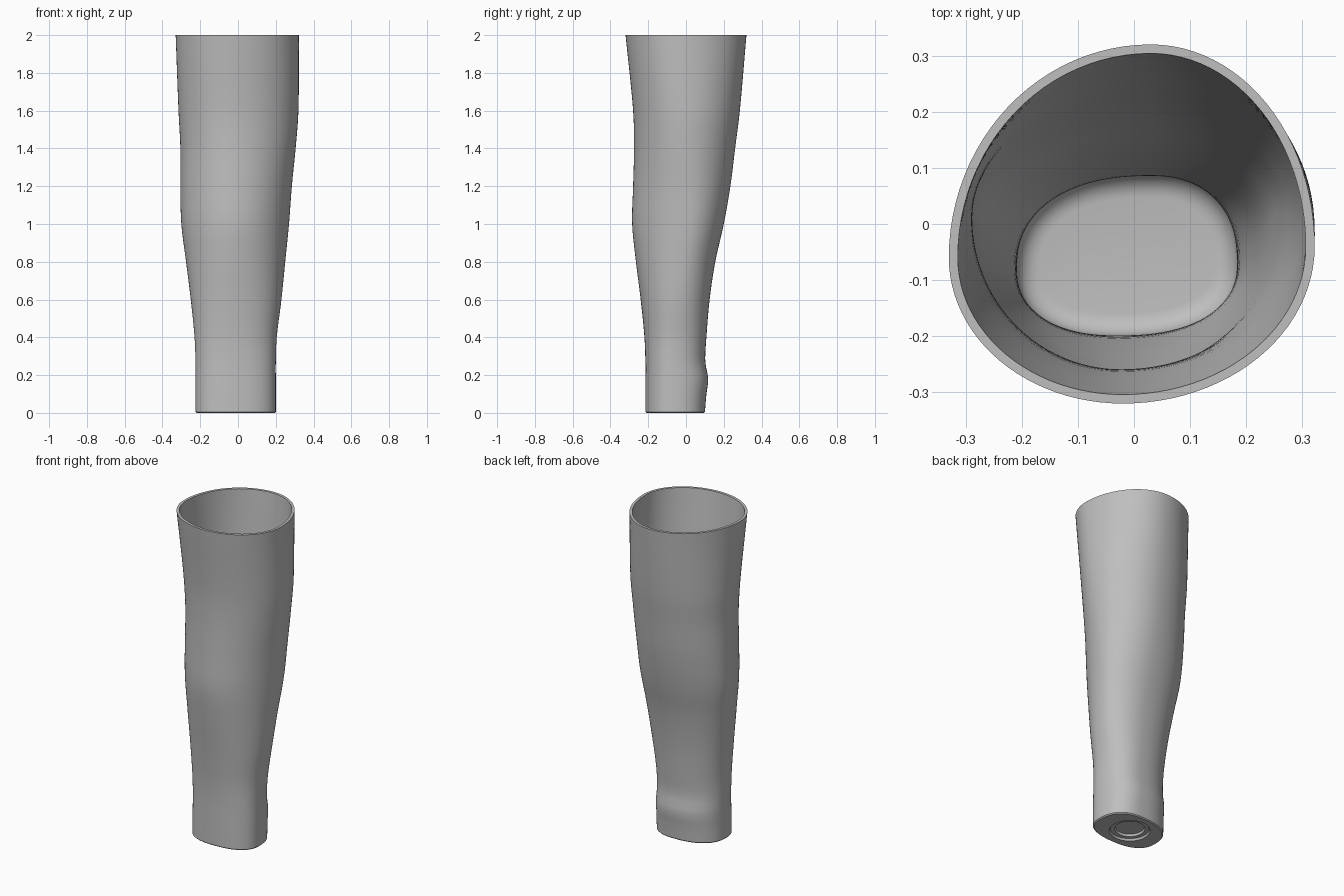
import bpy, bmesh, math

cube = bpy.data.objects.get("Cube")
if cube:
    bpy.data.objects.remove(cube, do_unlink=True)

SEGMENTS = 96
STEPS = 50
WALL = 0.016
FLOOR = 0.05
FILLET = 0.04
HEIGHT = 2.0

# Sleeve sections: height, left, right, front, back, depth of left and right extremes
SECTIONS = [
    (0, -.225, .2, -.215, .1, -.08, -.07),
    (.1, -.225, .2, -.215, .108, -.08, -.07),
    (.18, -.225, .2, -.215, .118, -.08, -.07),
    (.27, -.225, .2, -.215, .102, -.08, -.07),
    (.4, -.23, .205, -.22, .108, -.08, -.06),
    (.6, -.25, .23, -.24, .125, -.06, -.04),
    (.8, -.275, .25, -.265, .155, -.03, -.01),
    (1, -.3, .27, -.285, .2, 0, .02),
    (1.2, -.305, .285, -.28, .235, .01, .02),
    (1.4, -.305, .305, -.275, .26, .01, .01),
    (1.6, -.315, .32, -.28, .285, 0, 0),
    (2, -.33, .322, -.32, .32, -.06, -.04),
]


def slope(i, k):
    a, b = max(i - 1, 0), min(i + 1, len(SECTIONS) - 1)
    return (SECTIONS[b][k] - SECTIONS[a][k]) / (SECTIONS[b][0] - SECTIONS[a][0])


def section(z):
    """Smoothly interpolated section values at a height."""
    i = 0
    while i < len(SECTIONS) - 2 and z > SECTIONS[i + 1][0]:
        i += 1
    low, high = SECTIONS[i], SECTIONS[i + 1]
    span = high[0] - low[0]
    t = (z - low[0]) / span
    ease = t * t * (3 - 2 * t)
    return [low[k] * (1 - ease) + high[k] * ease
            + span * (t * (1 - t) ** 2 * slope(i, k) - t * t * (1 - t) * slope(i + 1, k))
            for k in range(1, len(low))]


def angles():
    return [math.tau * i / SEGMENTS for i in range(SEGMENTS)]


def body_ring(z, inset=0.0):
    """Four rounded quarters that meet at the extremes of the section."""
    left, right, front, back, y_left, y_right = section(z)
    x_back = .03
    x_front = -.03 + .01 * z / HEIGHT
    power = 2 / (2 + .4 * max(0, 1 - z))
    points = []
    for a in angles():
        c, s = math.cos(a), math.sin(a)
        cx = x_back if s >= 0 else x_front
        cy = y_right if c >= 0 else y_left
        rx = (right - cx if c >= 0 else cx - left) - inset
        ry = (back - cy if s >= 0 else cy - front) - inset
        points.append((cx + math.copysign(rx * abs(c) ** power, c),
                       cy + math.copysign(ry * abs(s) ** power, s), z))
    return points


def round_ring(radius, z):
    return [(-.015 + radius * math.cos(a), -.055 + radius * math.sin(a), z)
            for a in angles()]


# Stepped round recess under the base
rings = [round_ring(.08, .025), round_ring(.085, .012),
         round_ring(.108, .012), round_ring(.115, 0)]

# Chamfered foot and outer wall
foot = body_ring(.006, .006)
rings.append([(x, y, 0) for x, y, z in foot])
rings += [body_ring(.006 + (HEIGHT - .006) * i / STEPS) for i in range(STEPS + 1)]

# Inner wall from the rim down to the fillet
bottom = FLOOR + FILLET
rings += [body_ring(HEIGHT - (HEIGHT - bottom) * i / STEPS, WALL)
          for i in range(STEPS + 1)]

# Rounded corner of the inner floor
for i in range(1, 7):
    a = math.pi / 2 * i / 6
    rings.append(body_ring(bottom - FILLET * math.sin(a),
                           WALL + FILLET * (1 - math.cos(a))))

bm = bmesh.new()
loops = [[bm.verts.new(p) for p in ring] for ring in rings]
for lower, upper in zip(loops, loops[1:]):
    for i in range(SEGMENTS):
        j = (i + 1) % SEGMENTS
        bm.faces.new((lower[i], lower[j], upper[j], upper[i]))
bm.faces.new(loops[0][::-1])
bm.faces.new(loops[-1])
bmesh.ops.recalc_face_normals(bm, faces=bm.faces)

mesh = bpy.data.meshes.new("hollow_sleeve")
bm.to_mesh(mesh)
bm.free()
sleeve = bpy.data.objects.new("hollow_sleeve", mesh)
bpy.context.collection.objects.link(sleeve)

# Single grey finish
grey = bpy.data.materials.new("plain_grey")
grey.use_nodes = True
colour = (.52, .52, .52, 1)
grey.diffuse_color = colour
grey.node_tree.nodes["Principled BSDF"].inputs["Base Color"].default_value = colour
mesh.materials.append(grey)

bpy.ops.object.select_all(action="DESELECT")
sleeve.select_set(True)
bpy.context.view_layer.objects.active = sleeve
bpy.ops.object.shade_smooth_by_angle(angle=math.radians(30))
